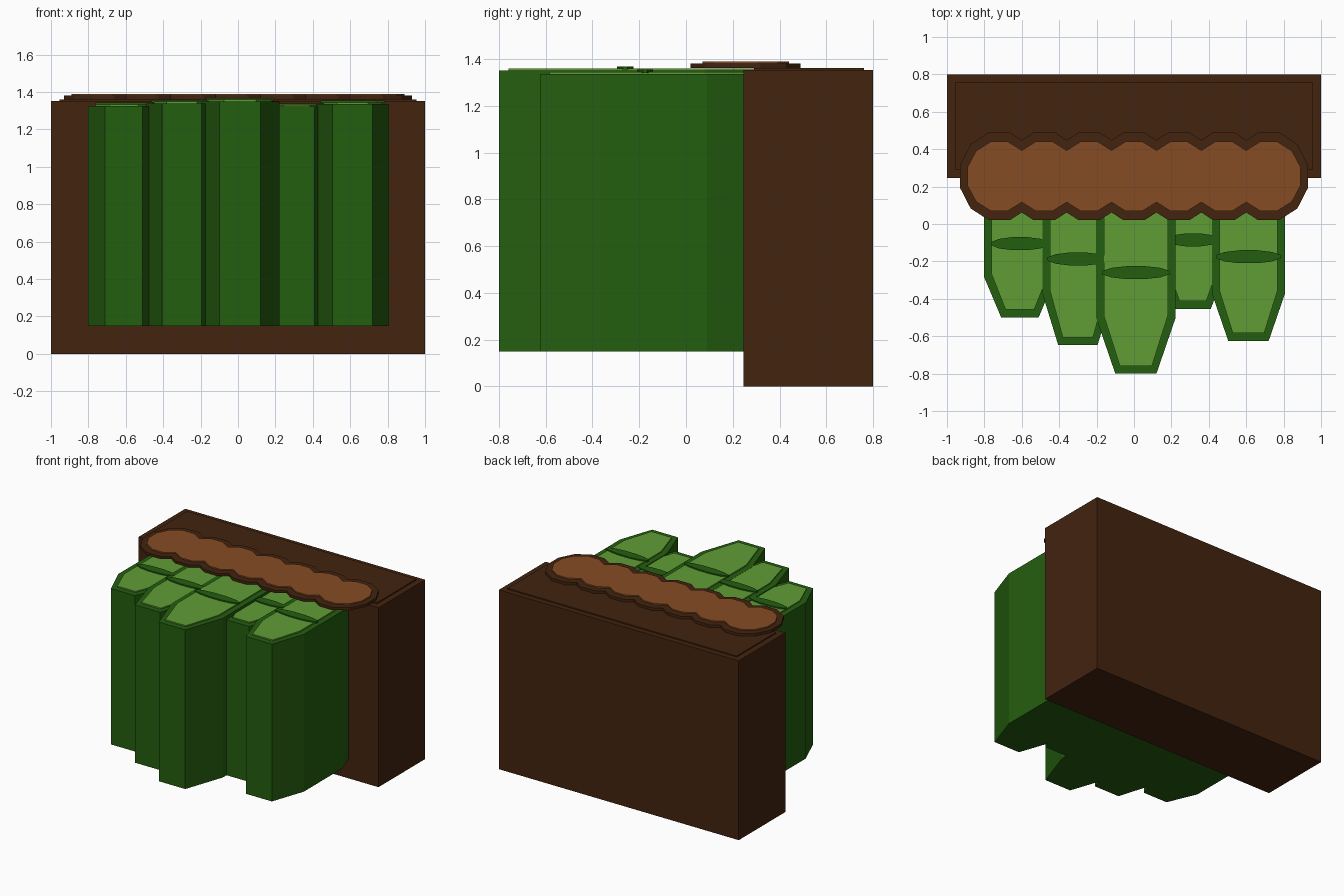
import bpy, bmesh, math

if "Cube" in bpy.data.objects:
    bpy.data.objects.remove(bpy.data.objects["Cube"])


def material(name, rgb):
    m = bpy.data.materials.new(name)
    m.diffuse_color = (*rgb, 1)
    m.use_nodes = True
    m.node_tree.nodes["Principled BSDF"].inputs["Base Color"].default_value = m.diffuse_color
    return m


BARK = material("dark_brown", (0.056, 0.0168, 0.0048))
WOOD = material("light_brown", (0.238, 0.0723, 0.0168))
LEAF = material("dark_green", (0.0176, 0.112, 0.0048))
LIGHT = material("light_green", (0.117, 0.337, 0.036))


def prism(name, outline, z0, z1, mat):
    """Extrude a flat outline from z0 to z1."""
    bm = bmesh.new()
    base = bm.faces.new([bm.verts.new((x, y, z0)) for x, y in outline])
    top = bmesh.ops.extrude_face_region(bm, geom=[base])["geom"]
    verts = [v for v in top if isinstance(v, bmesh.types.BMVert)]
    bmesh.ops.translate(bm, verts=verts, vec=(0, 0, z1 - z0))
    bmesh.ops.recalc_face_normals(bm, faces=bm.faces)
    mesh = bpy.data.meshes.new(name)
    bm.to_mesh(mesh)
    bm.free()
    mesh.materials.append(mat)
    ob = bpy.data.objects.new(name, mesh)
    bpy.context.collection.objects.link(ob)
    return ob


def rect(x, y0, y1):
    return [(-x, y0), (x, y0), (x, y1), (-x, y1)]


def oval(cx, cy, rx, ry, n=12):
    angles = [(i + 0.5) * math.tau / n for i in range(n)]
    return [(cx + rx * math.cos(a), cy + ry * math.sin(a)) for a in angles]


def leaf_outline(cx, hw, tip, front, shoulder, back_shoulder, back):
    right = [(tip, front), (hw, shoulder), (hw, back_shoulder), (tip, back)]
    return [(cx + x, y) for x, y in right] + [(cx - x, y) for x, y in reversed(right)]


# Back block with a thin raised panel on top
prism("back_block", rect(1.0, 0.245, 0.8), 0, 1.352, BARK)
prism("back_block_panel", rect(0.955, 0.29, 0.76), 1.352, 1.361, BARK)

# Row of overlapping scalloped discs
for i in range(7):
    x = (i - 3) * 0.24
    prism(f"scallop_rim_{i+1}", oval(x, 0.255, 0.217, 0.243), 1.361, 1.381, BARK)
    prism(f"scallop_top_{i+1}", oval(x, 0.255, 0.176, 0.192), 1.381, 1.39, WOOD)

# Leaf columns: centre x, half width, tip half width, front y, shoulder y, top z, bar y, bar half width
LEAVES = [
    (-0.610, 0.193, 0.10, -0.500, -0.28, 1.325, -0.105, 0.158),
    (-0.300, 0.190, 0.105, -0.648, -0.37, 1.340, -0.187, 0.167),
    (0.010, 0.213, 0.11, -0.800, -0.50, 1.350, -0.260, 0.185),
    (0.315, 0.175, 0.095, -0.455, -0.25, 1.322, -0.085, 0.145),
    (0.612, 0.196, 0.108, -0.625, -0.37, 1.336, -0.175, 0.178),
]
for i, (cx, hw, tip, front, shoulder, top, bar_y, bar_w) in enumerate(LEAVES, 1):
    prism(f"leaf_column_{i}", leaf_outline(cx, hw, tip, front, shoulder, 0.09, 0.33),
          0.15, top, LEAF)
    prism(f"leaf_face_{i}",
          leaf_outline(cx, hw - 0.042, tip - 0.024, front + 0.042, shoulder + 0.01, 0.08, 0.29),
          top, top + 0.009, LIGHT)
    prism(f"leaf_band_{i}", oval(cx, bar_y, bar_w, 0.036), top + 0.005, top + 0.018, LEAF)
